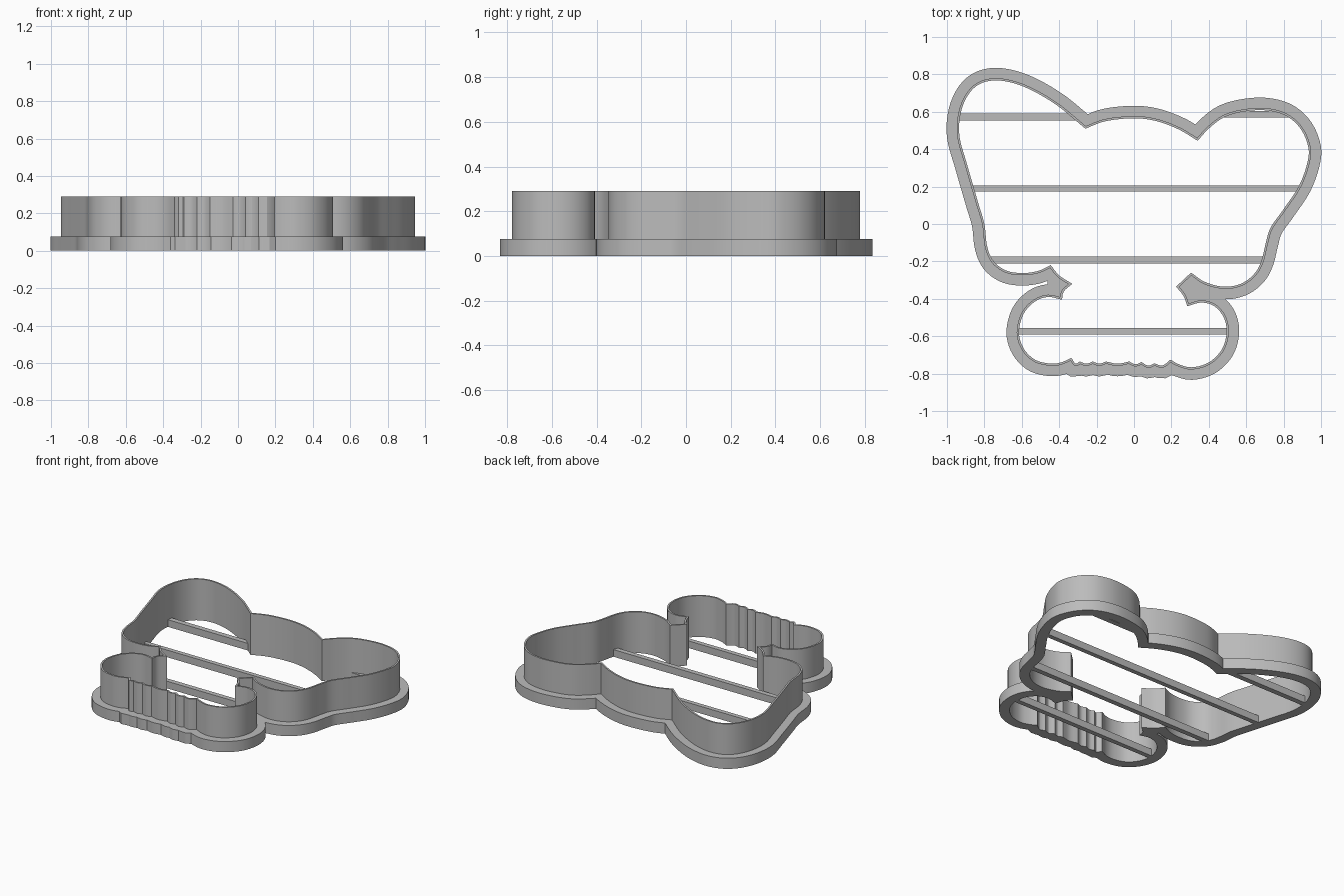
import bpy, bmesh, math
from mathutils import Vector
from mathutils.geometry import intersect_point_line

if "Cube" in bpy.data.objects:
    bpy.data.objects.remove(bpy.data.objects["Cube"])

RIM_H, WALL_H, BAR_H = 0.075, 0.29, 0.05
WALL_T, RIM_W = 0.012, 0.067

grey = bpy.data.materials.new("grey_plastic")
grey.diffuse_color = (0.50, 0.50, 0.50, 1)
grey.use_nodes = True
grey.node_tree.nodes["Principled BSDF"].inputs["Base Color"].default_value = grey.diffuse_color

# Inner outline, clockwise: each list is a smooth arc between sharp corners
head_top = [(-.26, .51), (-.15, .55), (0, .565), (.12, .55), (.24, .505), (.34, .445)]
right_ear_and_cheek = [
    (.34, .445), (.40, .51), (.48, .57), (.58, .60), (.70, .608), (.81, .58), (.89, .51),
    (.932, .41), (.925, .32), (.88, .20), (.80, .08), (.73, -.02), (.705, -.10),
    (.68, -.20), (.64, -.27), (.57, -.32), (.48, -.335), (.38, -.31), (.305, -.26)]
right_neck = [(.305, -.26), (.225, -.335)]
right_shoulder = [(.225, -.335), (.265, -.385), (.285, -.44)]
right_body = [(.285, -.44), (.36, -.42), (.43, -.44), (.48, -.50), (.495, -.58),
              (.47, -.67), (.40, -.74), (.31, -.766), (.24, -.75), (.195, -.725)]
left_body = [(-.335, -.715), (-.39, -.74), (-.45, -.746), (-.53, -.725), (-.59, -.665),
             (-.615, -.58), (-.59, -.48), (-.53, -.415), (-.46, -.39), (-.385, -.405)]
left_shoulder = [(-.385, -.405), (-.375, -.36), (-.33, -.32)]
left_neck = [(-.33, -.32), (-.40, -.275), (-.445, -.22)]
left_cheek_and_ear = [
    (-.445, -.22), (-.51, -.25), (-.59, -.262), (-.68, -.25), (-.75, -.20), (-.785, -.12),
    (-.80, 0), (-.835, .12), (-.89, .31), (-.933, .47), (-.925, .60), (-.88, .70),
    (-.81, .755), (-.71, .766), (-.58, .73), (-.42, .64), (-.26, .51)]

# Scalloped lower edge: small sagging arcs between peaks
peaks = [(.195, -.725), (.11, -.745), (.04, -.738), (-.025, -.735), (-.15, -.735),
         (-.22, -.735), (-.29, -.735), (-.335, -.715)]
scallops = [[a, ((a[0] + b[0]) / 2, min(a[1], b[1]) - .012), b]
            for a, b in zip(peaks, peaks[1:])]


def smooth_arc(pts, step=0.02):
    """Catmull-Rom curve through pts, without its last point."""
    p = [Vector(q) for q in pts]
    p = [2 * p[0] - p[1]] + p + [2 * p[-1] - p[-2]]
    out = []
    for a, b, c, d in zip(p, p[1:], p[2:], p[3:]):
        n = max(3, math.ceil((c - b).length / step))
        for i in range(n):
            t = i / n
            out.append(0.5 * (2 * b + (c - a) * t + (2 * a - 5 * b + 4 * c - d) * t ** 2
                              + (3 * b - a - 3 * c + d) * t ** 3))
    return out


def distance(p, loop):
    best = 9.0
    for a, b in zip(loop, loop[1:] + loop[:1]):
        q, t = intersect_point_line(p, a, b)
        q = a.lerp(b, min(1, max(0, t)))
        best = min(best, (p - q.to_2d()).length)
    return best


def offset(loop, d):
    """Mitred outward offset with the crossing parts removed."""
    out = []
    for i, p in enumerate(loop):
        u = (p - loop[i - 1]).normalized()
        v = (loop[(i + 1) % len(loop)] - p).normalized()
        n = Vector((-u.y - v.y, u.x + v.x)).normalized()
        q = p + n * d / max(0.3, n.dot(Vector((-u.y, u.x))))
        if distance(q, loop) > d * 0.99:
            out.append(q)
    return out


def ring(name, inner, outer, z0, z1):
    """Filled band between two outlines, extruded from z0 to z1."""
    cu = bpy.data.curves.new(name, 'CURVE')
    cu.dimensions, cu.fill_mode = '2D', 'BOTH'
    cu.extrude = (z1 - z0) / 2
    for loop in (outer, inner):
        s = cu.splines.new('POLY')
        s.points.add(len(loop) - 1)
        for pt, q in zip(s.points, loop):
            pt.co = (q.x, q.y, 0, 1)
        s.use_cyclic_u = True
    tmp = bpy.data.objects.new(name + "_outline", cu)
    bpy.context.collection.objects.link(tmp)
    bpy.context.view_layer.update()
    me = bpy.data.meshes.new_from_object(tmp.evaluated_get(
        bpy.context.evaluated_depsgraph_get()))
    bpy.data.objects.remove(tmp)
    bm = bmesh.new()
    bm.from_mesh(me)
    bmesh.ops.remove_doubles(bm, verts=bm.verts, dist=1e-5)
    bmesh.ops.translate(bm, verts=bm.verts, vec=(0, 0, (z0 + z1) / 2))
    bmesh.ops.recalc_face_normals(bm, faces=bm.faces)
    bm.to_mesh(me)
    bm.free()
    me.name = name
    me.materials.clear()
    me.materials.append(grey)
    ob = bpy.data.objects.new(name, me)
    bpy.context.collection.objects.link(ob)
    bpy.ops.object.select_all(action='DESELECT')
    ob.select_set(True)
    bpy.context.view_layer.objects.active = ob
    bpy.ops.object.shade_smooth_by_angle(angle=math.radians(25))


def bar(name, x0, x1, y0, y1):
    bpy.ops.mesh.primitive_cube_add(size=1, location=((x0 + x1) / 2, (y0 + y1) / 2, BAR_H / 2))
    ob = bpy.context.object
    ob.name = name
    ob.scale = (x1 - x0, y1 - y0, BAR_H)
    bpy.ops.object.transform_apply(location=False, rotation=False, scale=True)
    ob.data.materials.append(grey)


arcs = [head_top, right_ear_and_cheek, right_neck, right_shoulder, right_body, *scallops,
        left_body, left_shoulder, left_neck, left_cheek_and_ear]
inner = [p for arc in arcs for p in smooth_arc(arc)]

# Wide base rim and thin cutting wall
ring("base_rim", inner, offset(inner, RIM_W), 0, RIM_H)
ring("cutting_wall", inner, offset(inner, WALL_T), RIM_H, WALL_H)

# Bracing bars across the opening
bar("left_ear_bar", -.945, -.30, .553, .59)
bar("right_ear_bar", .47, .86, .57, .605)
bar("head_bar", -.875, .895, .175, .207)
bar("chin_bar", -.775, .70, -.21, -.175)
bar("body_bar", -.63, .51, -.59, -.557)
